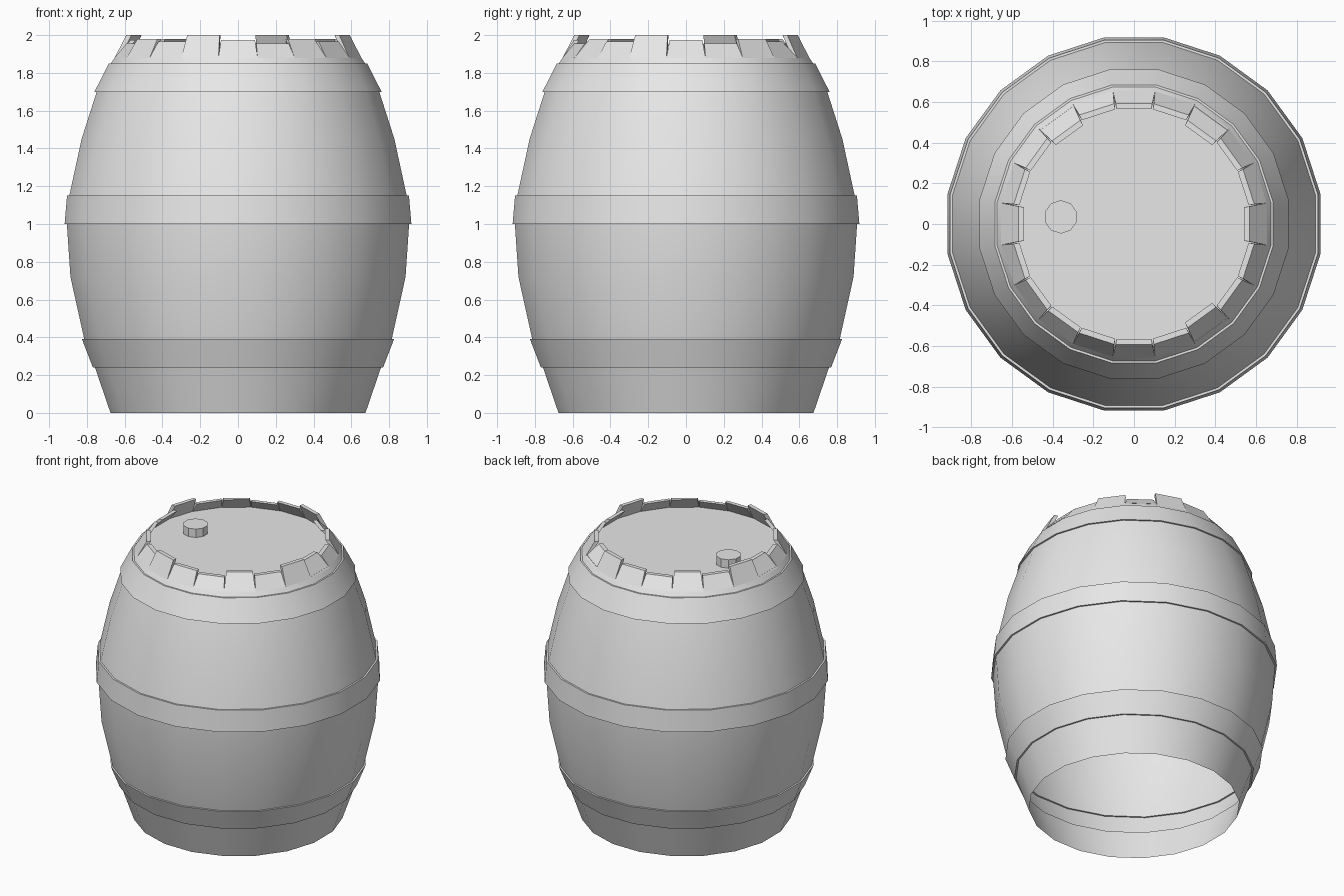
import bpy, bmesh, math
from mathutils import Matrix

cube = bpy.data.objects.get("Cube")
if cube:
    bpy.data.objects.remove(cube)

SIDES = 20
STEP = math.tau / SIDES
HALF = STEP / 2

grey = bpy.data.materials.new("plain_grey")
grey.use_nodes = True
colour = (0.8, 0.8, 0.8, 1)
grey.diffuse_color = colour
grey.node_tree.nodes["Principled BSDF"].inputs["Base Color"].default_value = colour


def finish(name, bm, smooth=False):
    mesh = bpy.data.meshes.new(name)
    bm.to_mesh(mesh)
    bm.free()
    obj = bpy.data.objects.new(name, mesh)
    bpy.context.collection.objects.link(obj)
    mesh.materials.append(grey)
    if smooth:
        bpy.ops.object.select_all(action='DESELECT')
        obj.select_set(True)
        bpy.context.view_layer.objects.active = obj
        bpy.ops.object.shade_smooth_by_angle(angle=math.radians(35))
    return obj


def ring(bm, apothem, z):
    r = apothem / math.cos(HALF)
    return [bm.verts.new((r * math.cos(i * STEP + HALF), r * math.sin(i * STEP + HALF), z))
            for i in range(SIDES)]


# Open-bottomed shell, with three hoops stepped out of the wall
PROFILE = [(0.675, 0), (0.757, 0.24), (0.768, 0.24), (0.826, 0.39), (0.814, 0.39),
           (0.887, 0.72), (0.906, 1.0), (0.918, 1.0), (0.905, 1.15), (0.893, 1.15),
           (0.828, 1.45), (0.748, 1.70), (0.760, 1.70), (0.684, 1.85), (0.673, 1.85),
           (0.653, 1.88)]
bm = bmesh.new()
rings = [ring(bm, a, z) for a, z in PROFILE]
for low, high in zip(rings, rings[1:]):
    for i in range(SIDES):
        j = (i + 1) % SIDES
        bm.faces.new((low[i], low[j], high[j], high[i]))
finish("barrel_body", bm, smooth=True)

# Uneven stave ends around the rim
HEIGHTS = [1.975, 1.955, 1.98, 1.965, 2.0]
LEANING = {0, 3, 7, 10, 17}
BASE = 1.88
bm = bmesh.new()
for k in range(SIDES):
    top = HEIGHTS[k % len(HEIGHTS)]
    inner = 0.54 if k in LEANING else 0.565
    section = [(0.625, BASE, 1), (0.653, BASE, 1), (inner + 0.028, top, 0.96), (inner, top, 0.96)]
    turn = Matrix.Rotation(k * STEP, 4, 'Z')
    sides = []
    for s in (-1, 1):
        verts = [bm.verts.new((a, s * a * math.tan(HALF) * w, z)) for a, z, w in section]
        for v in verts:
            v.co = turn @ v.co
        sides.append(verts)
    left, right = sides
    bm.faces.new(left)
    bm.faces.new(right[::-1])
    for i in range(4):
        j = (i + 1) % 4
        bm.faces.new((left[j], left[i], right[i], right[j]))
bmesh.ops.recalc_face_normals(bm, faces=bm.faces)
finish("stave_ends", bm)

# Lid
bm = bmesh.new()
bm.faces.new(ring(bm, 0.645, 1.89))
finish("lid", bm)

# Bung on the lid
bm = bmesh.new()
bmesh.ops.create_cone(bm, cap_ends=True, segments=10, radius1=0.082, radius2=0.082, depth=0.07,
                      matrix=Matrix.Translation((-0.36, 0.035, 1.915)))
finish("bung", bm)
